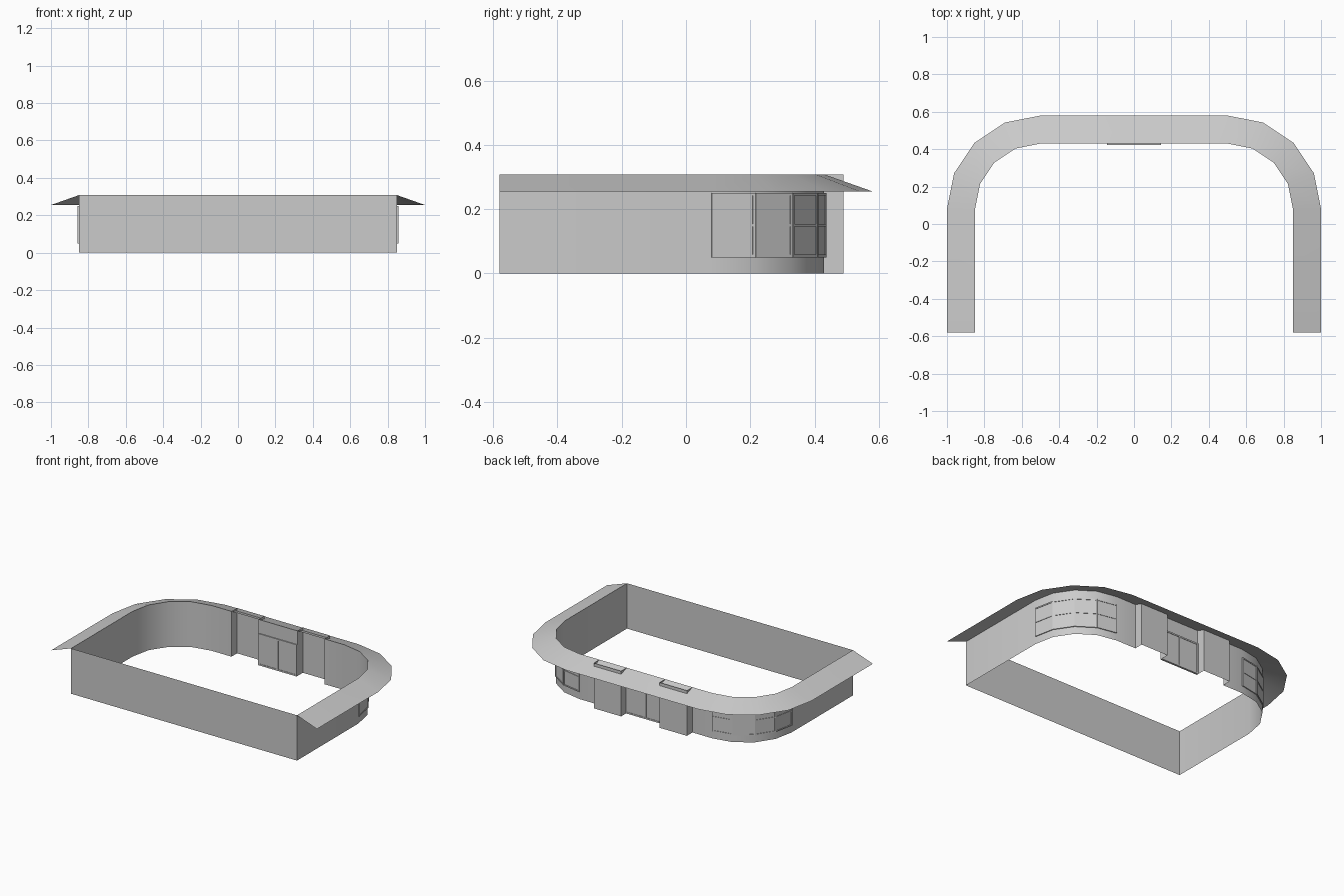
import bpy, bmesh, math
from mathutils import Vector, Matrix

if "Cube" in bpy.data.objects:
    bpy.data.objects.remove(bpy.data.objects["Cube"])

H = 0.308                      # wall height
CX, CY = 0.5, 0.08             # centre of rounded back corner
FRONT = -0.58


def make(name, verts, faces, smooth=False):
    me = bpy.data.meshes.new(name)
    me.from_pydata(verts, [], faces)
    me.update()
    ob = bpy.data.objects.new(name, me)
    bpy.context.collection.objects.link(ob)
    if smooth:
        bpy.context.view_layer.objects.active = ob
        ob.select_set(True)
        bpy.ops.object.shade_smooth_by_angle(angle=math.radians(30))
        ob.select_set(False)
    return ob


def arc(r):
    return [(CX + r * math.cos(math.radians(a)), CY + r * math.sin(math.radians(a)))
            for a in (0, 22.5, 45, 67.5, 90)]


def mirrored(half):
    return half + [(-x, y) for x, y in reversed(half)]


def strip(name, low, high, closed=False):
    n = len(low)
    faces = [(i, (i + 1) % n, n + (i + 1) % n, n + i) for i in range(n if closed else n - 1)]
    return make(name, low + high, faces, True)


def boxes(name, items):
    """Join boxes given as (centre, size, rotation about z)."""
    bm = bmesh.new()
    for c, s, rot in items:
        m = Matrix.Translation(c) @ Matrix.Rotation(rot, 4, 'Z') @ Matrix.Diagonal((*s, 1))
        bmesh.ops.create_cube(bm, size=1, matrix=m)
    ob = make(name, [], [])
    bm.to_mesh(ob.data)
    bm.free()
    return ob


# Wall sheet with two stepped-out bays beside the door
BX0, BX1, BY = 0.145, 0.35, 0.49
half = [(0.85, FRONT)] + arc(0.35) + [(BX1, 0.43), (BX1, BY), (BX0, BY), (BX0, 0.43)]
plan = mirrored(half)
strip("walls", [(x, y, 0) for x, y in plan], [(x, y, H) for x, y in plan], True)

# Sloping eave around the sides and back
inner = mirrored([(0.85, FRONT)] + arc(0.35))
outer = mirrored([(1.0, FRONT)] + arc(0.5))
strip("eave_roof", [(x, y, 0.255) for x, y in outer], [(x, y, H) for x, y in inner])

# Curved corner windows: flat panes and glazing bars
Z0, Z1 = 0.05, 0.25
for side, label in ((1, "right"), (-1, "left")):
    pts = [Vector((side * x, y, 0)) for x, y in arc(0.354)]
    verts, faces, bars = [], [], []
    for p, q in zip(pts, pts[1:]):
        b = len(verts)
        verts += [(p.x, p.y, Z0), (q.x, q.y, Z0), (q.x, q.y, Z1), (p.x, p.y, Z1)]
        faces.append((b, b + 1, b + 2, b + 3) if side > 0 else (b + 3, b + 2, b + 1, b))
        d = q - p
        rot, mid = math.atan2(d.y, d.x), (p + q) / 2
        for z in (Z0 + 0.004, (Z0 + Z1) / 2, Z1 - 0.004):
            bars.append((mid + Vector((0, 0, z)), (d.length, 0.006, 0.008), rot))
        for e in (p + d.normalized() * 0.004, q - d.normalized() * 0.004):
            bars.append((e + Vector((0, 0, (Z0 + Z1) / 2)), (0.008, 0.006, Z1 - Z0), rot))
    make("window_panes_" + label, verts, faces)
    boxes("window_bars_" + label, bars)

# Double door with frame, visible inside and outside
DH, DY = 0.215, 0.43
boxes("door_leaves", [(Vector((s * 0.07, DY, DH / 2)), (0.138, 0.008, DH), 0) for s in (1, -1)])
frame = [(Vector((0, DY, DH - 0.005)), (0.29, 0.014, 0.01), 0),
         (Vector((0, DY, 0.005)), (0.29, 0.014, 0.01), 0)]
frame += [(Vector((x, DY, DH / 2)), (0.01, 0.014, DH), 0) for x in (-0.14, 0, 0.14)]
boxes("door_frame", frame)
